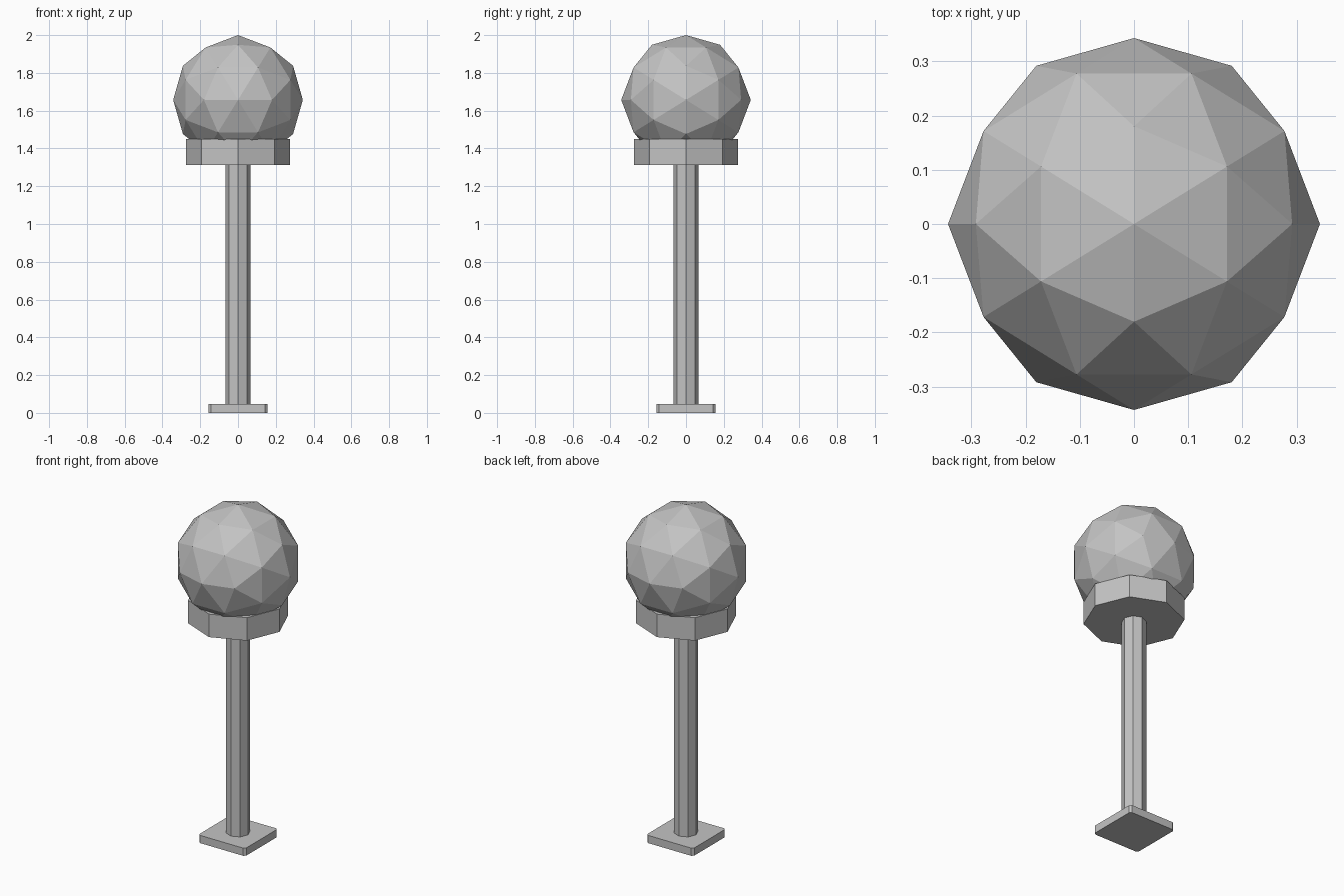
import bpy, bmesh
from math import pi, sqrt
from mathutils import Matrix, Vector

cube = bpy.data.objects.get("Cube")
if cube:
    bpy.data.objects.remove(cube, do_unlink=True)

grey = bpy.data.materials.new("plain_grey")
grey.use_nodes = True
colour = (0.55, 0.55, 0.55, 1)
grey.diffuse_color = colour
for node in grey.node_tree.nodes:
    if node.type == 'BSDF_PRINCIPLED':
        node.inputs["Base Color"].default_value = colour


def finish(name, bm):
    bmesh.ops.recalc_face_normals(bm, faces=bm.faces[:])
    mesh = bpy.data.meshes.new(name)
    bm.to_mesh(mesh)
    bm.free()
    mesh.materials.append(grey)
    obj = bpy.data.objects.new(name, mesh)
    bpy.context.collection.objects.link(obj)
    return obj


def octagon(name, radius, bottom, top):
    # eight-sided prism with corners on the x and y axes
    bm = bmesh.new()
    bmesh.ops.create_cone(bm, cap_ends=True, segments=8, radius1=radius, radius2=radius,
                          depth=top - bottom,
                          matrix=Matrix.Translation((0, 0, (bottom + top) / 2)))
    return finish(name, bm)


def faceted_ball(name, radius, height):
    # icosahedron standing on an edge, each triangle split in four
    phi = (1 + sqrt(5)) / 2
    corners = []
    for a in (-1, 1):
        for b in (-phi, phi):
            corners += [Vector((a, b, 0)), Vector((0, a, b)), Vector((b, 0, a))]
    middles = [p + q for i, p in enumerate(corners) for q in corners[:i]
               if (p - q).length < 2.1]
    bm = bmesh.new()
    for p in corners + middles:
        bm.verts.new(p.normalized() * radius + Vector((0, 0, height)))
    bmesh.ops.convex_hull(bm, input=bm.verts[:])
    return finish(name, bm)


# square foot with small chamfers on the upright corners
bm = bmesh.new()
bmesh.ops.create_cube(bm, size=1, matrix=Matrix.Translation((0, 0, 0.023))
                      @ Matrix.Diagonal((0.31, 0.31, 0.046, 1)))
upright = [e for e in bm.edges if abs(e.verts[0].co.z - e.verts[1].co.z) > 0.01]
bmesh.ops.bevel(bm, geom=upright, offset=0.012, segments=1, affect='EDGES')
finish("base_plate", bm)

octagon("post", 0.067, 0.046, 1.313)
octagon("collar", 0.274, 1.313, 1.45)
faceted_ball("globe", 0.343, 1.657)
